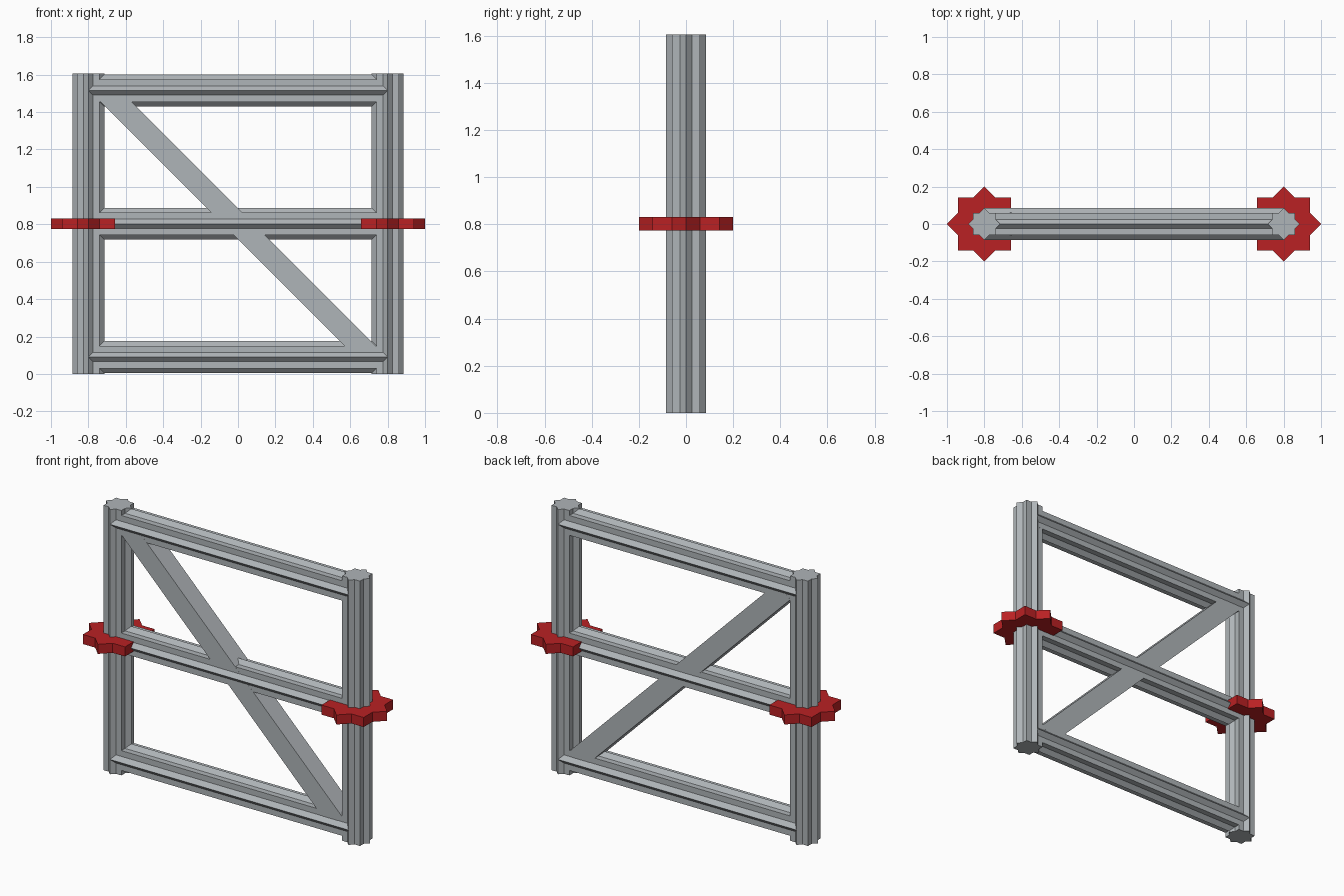
import bpy, bmesh
from math import pi, sin, cos
from mathutils import Matrix, Vector

cube = bpy.data.objects.get("Cube")
if cube:
    bpy.data.objects.remove(cube, do_unlink=True)


def material(name, rgb):
    m = bpy.data.materials.new(name)
    m.use_nodes = True
    m.diffuse_color = (*rgb, 1)
    m.node_tree.nodes["Principled BSDF"].inputs["Base Color"].default_value = (*rgb, 1)
    return m


steel = material("light grey steel", (0.43, 0.46, 0.48))
red = material("red", (0.49, 0.015, 0.017))


def finish(name, bm, mat, matrix):
    bmesh.ops.recalc_face_normals(bm, faces=bm.faces)
    bm.transform(matrix)
    mesh = bpy.data.meshes.new(name)
    bm.to_mesh(mesh)
    bm.free()
    mesh.materials.append(mat)
    obj = bpy.data.objects.new(name, mesh)
    bpy.context.collection.objects.link(obj)


def star_prism(name, radius, length, mat, matrix):
    """Eight-pointed star (two crossed squares) extruded along local z."""
    bm = bmesh.new()
    verts = []
    for i in range(16):
        r = radius if i % 2 == 0 else radius * 0.765
        a = i * pi / 8
        verts.append(bm.verts.new((r * cos(a), r * sin(a), -length / 2)))
    face = bm.faces.new(verts)
    top = bmesh.ops.extrude_face_region(bm, geom=[face])["geom"]
    bmesh.ops.translate(bm, vec=(0, 0, length),
                        verts=[v for v in top if isinstance(v, bmesh.types.BMVert)])
    finish(name, bm, mat, matrix)


HEIGHT = 1.605
MID = HEIGHT / 2
POST_X = 0.8
BAR_R = 0.085
BEAM_STEP = 0.7125

# Upright posts with a star collar at mid height
for side, x in (("right", -POST_X), ("left", POST_X)):
    place = Matrix.Translation((x, 0, MID))
    star_prism(side + "_post", BAR_R, HEIGHT, steel, place)
    star_prism(side + "_star_collar", 0.2, 0.058, red, place)

# Horizontal beams between the posts
for name, k in (("bottom_beam", -1), ("middle_beam", 0), ("top_beam", 1)):
    place = Matrix.Translation((0, 0, MID + k * BEAM_STEP)) @ Matrix.Rotation(pi / 2, 4, "Y")
    star_prism(name, BAR_R, 2 * POST_X, steel, place)

# Square diagonal brace, top right corner to bottom left corner
bm = bmesh.new()
bmesh.ops.create_cube(bm, size=1)
bmesh.ops.scale(bm, vec=Vector((1.98, 0.121, 0.118)), verts=bm.verts)
finish("diagonal_brace", bm, steel,
       Matrix.Translation((0, 0, MID)) @ Matrix.Rotation(pi / 4, 4, "Y"))
